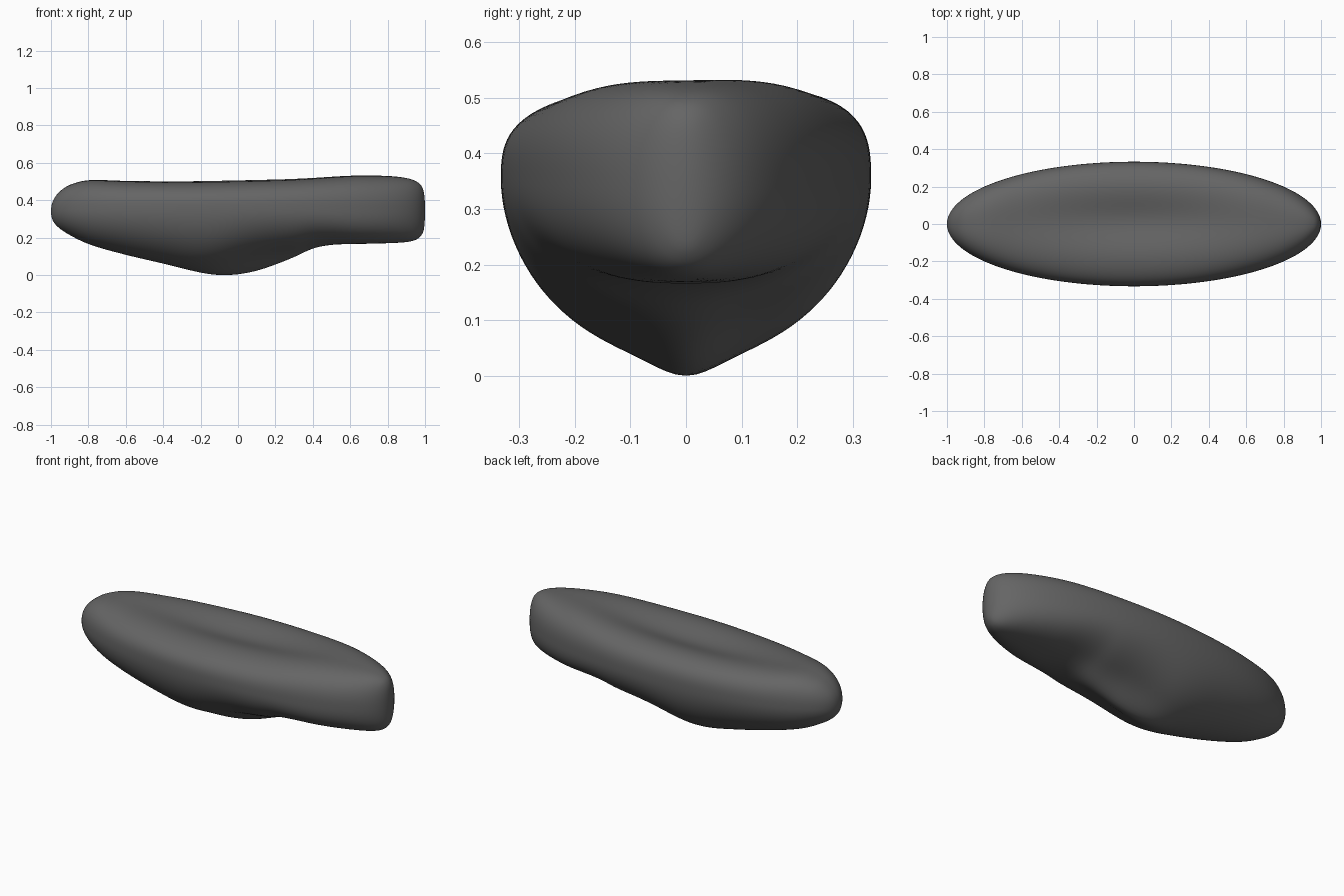
import bpy, bmesh, math

if "Cube" in bpy.data.objects:
    bpy.data.objects.remove(bpy.data.objects["Cube"])

# side profile: x -> z of the top and of the underside
TOP = [(-1, .345), (-.99, .40), (-.95, .455), (-.9, .488), (-.8, .515), (-.6, .517), (-.3, .518),
       (0, .524), (.3, .532), (.6, .545), (.8, .538), (.9, .525), (.95, .508),
       (.98, .483), (.995, .44), (1, .35)]
BOTTOM = [(-1, .345), (-.99, .295), (-.95, .25), (-.9, .218), (-.8, .17), (-.6, .112), (-.4, .065),
          (-.2, .017), (-.1, .004), (0, .008), (.1, .027), (.2, .06), (.3, .10),
          (.4, .145), (.5, .165), (.65, .17), (.8, .174), (.9, .18), (.95, .192),
          (.98, .216), (.995, .255), (1, .35)]


def curve(table, u):
    """Smooth interpolation of a profile along the end-to-end angle u."""
    us = [math.acos(-x) for x, _ in table]
    zs = [z for _, z in table]
    n = len(us)
    i = max(k for k in range(n - 1) if us[k] <= u + 1e-9)

    def slope(k):
        a, b = max(k - 1, 0), min(k + 1, n - 1)
        return (zs[b] - zs[a]) / (us[b] - us[a])
    d = us[i + 1] - us[i]
    t = (u - us[i]) / d
    return ((2*t**3 - 3*t**2 + 1) * zs[i] + (t**3 - 2*t**2 + t) * d * slope(i)
            + (3*t**2 - 2*t**3) * zs[i + 1] + (t**3 - t**2) * d * slope(i + 1))


def bump(v, centre, width):
    return math.exp(-((v - centre) / width) ** 2)


def section(u, count):
    """Closed cross-section: rounded flat top, hull-like underside with a keel."""
    x = -math.cos(u)
    w = .333 * math.sin(u)
    zm = .347 + .01 * math.sin(u)
    top, low = curve(TOP, u), curve(BOTTOM, u)
    keel = .065 * bump(x, .08, .24)
    n_top = 2.1 + .9 * math.sin(u)
    n_low = 2.0 + .5 * bump(x, .65, .3)
    pts = []
    for k in range(count):
        a = 2 * math.pi * k / count
        c, s = math.cos(a), math.sin(a)
        n = n_top if s > 0 else n_low
        r = (abs(c) ** n + abs(s) ** n) ** (-1 / n)
        y = w * r * c
        f = r * s
        if s > 0:
            z = zm + (top - zm) * f
            z -= f * .045 * bump(x, .0, .55) * bump(y, .02, .14)   # shallow dish
            z += f * .035 * y
        else:
            z = zm + (zm - low - keel) * f
            z += f * keel * bump(y, 0, .09)                        # keel lump
        pts.append((x, y, z))
    return pts


RINGS, SIDES = 110, 112
bm = bmesh.new()
rings = [[bm.verts.new(p) for p in section(math.pi * i / RINGS, SIDES)]
         for i in range(1, RINGS)]
for a, b in zip(rings, rings[1:]):
    for k in range(SIDES):
        j = (k + 1) % SIDES
        bm.faces.new((a[k], a[j], b[j], b[k]))
# close both tips
for ring, x, z in ((rings[0], -1, .345), (rings[-1], 1, .35)):
    tip = bm.verts.new((x, 0, z))
    for k in range(SIDES):
        bm.faces.new((ring[k], ring[(k + 1) % SIDES], tip))
# rest on the ground
low = min(v.co.z for v in bm.verts)
for v in bm.verts:
    v.co.z -= low
bmesh.ops.recalc_face_normals(bm, faces=bm.faces[:])
for f in bm.faces:
    f.smooth = True

mesh = bpy.data.meshes.new("stone_body")
bm.to_mesh(mesh)
bm.free()
stone = bpy.data.objects.new("stone_body", mesh)
bpy.context.collection.objects.link(stone)

grey = bpy.data.materials.new("dark grey")
grey.diffuse_color = (.13, .13, .13, 1)
grey.use_nodes = True
grey.node_tree.nodes["Principled BSDF"].inputs["Base Color"].default_value = grey.diffuse_color
mesh.materials.append(grey)
